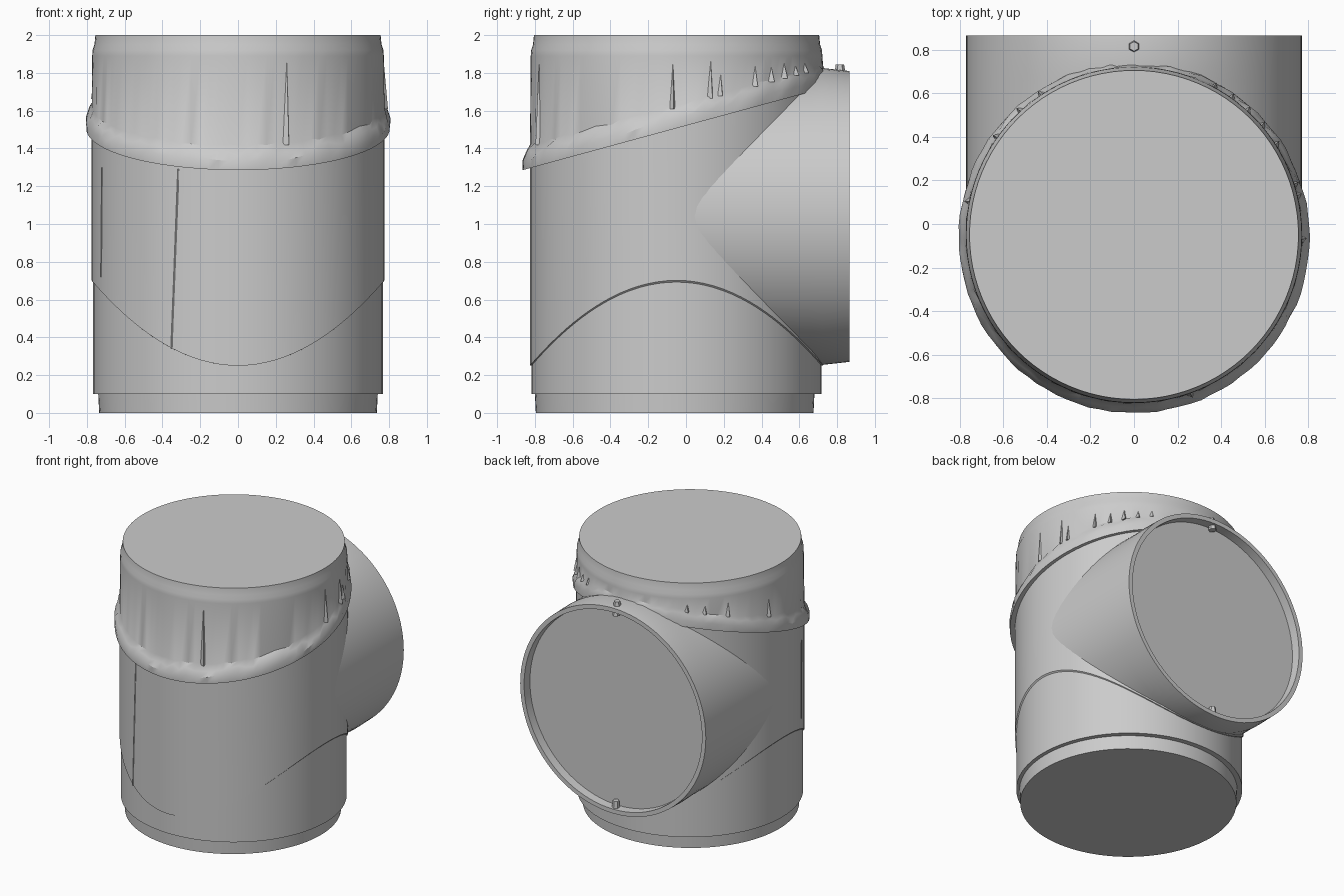
import bpy, bmesh, math, random
from mathutils import Vector

random.seed(4)
SEG = 96
CY = -0.05      # centre of the upright pipe
BZ = 1.04       # height of the branch axis

cube = bpy.data.objects.get("Cube")
if cube:
    bpy.data.objects.remove(cube, do_unlink=True)

grey = bpy.data.materials.new("plain_grey")
grey.use_nodes = True
tone = (0.6, 0.6, 0.6, 1)
grey.diffuse_color = tone
grey.node_tree.nodes["Principled BSDF"].inputs["Base Color"].default_value = tone


def finish(name, bm, smooth=True):
    bmesh.ops.recalc_face_normals(bm, faces=bm.faces)
    mesh = bpy.data.meshes.new(name)
    bm.to_mesh(mesh)
    bm.free()
    mesh.materials.append(grey)
    ob = bpy.data.objects.new(name, mesh)
    bpy.context.collection.objects.link(ob)
    if smooth:
        bpy.ops.object.select_all(action="DESELECT")
        ob.select_set(True)
        bpy.context.view_layer.objects.active = ob
        bpy.ops.object.shade_smooth_by_angle(angle=math.radians(32))
    return ob


def loft(name, rings, cap_start=False, cap_end=False):
    """Skin a list of functions, each giving a point for an angle."""
    bm = bmesh.new()
    loops = [[bm.verts.new(f(math.tau * i / SEG)) for i in range(SEG)] for f in rings]
    for a, b in zip(loops, loops[1:]):
        for i in range(SEG):
            j = (i + 1) % SEG
            bm.faces.new((a[i], a[j], b[j], b[i]))
    if cap_start:
        bm.faces.new(loops[0])
    if cap_end:
        bm.faces.new(loops[-1])
    return finish(name, bm)


def upright(r, height, cy=CY, jitter=0):
    """Ring round the upright pipe; height is a number or a rule of x, y."""
    def point(a):
        rr = r + random.uniform(-jitter, jitter)
        x, y = rr * math.cos(a), cy + rr * math.sin(a)
        z = height(x, y) if callable(height) else height
        return x, y, z + random.uniform(-jitter, jitter) * 2
    return point


def sideways(r, y, bulge=0):
    """Ring round the branch, swelling only at its top and bottom."""
    def point(a):
        rr = r + bulge * abs(math.sin(a)) ** 6
        return rr * math.cos(a), y, BZ + rr * math.sin(a)
    return point


def lip_edge(rise):
    return lambda x, y: 1.507 + 0.272 * (y - CY) + rise


def saddle(x, y):
    return 0.25 + 0.75 * x * x


# Stepped foot and lower pipe
loft("lower_pipe", [upright(0.735, 0, -0.06), upright(0.74, 0.1, -0.06),
                    upright(0.768, 0.1), upright(0.768, 0.9)], cap_start=True)

# Middle sleeve with a saddle-shaped lower edge
loft("middle_sleeve", [upright(0.766, saddle), upright(0.776, saddle),
                       upright(0.776, lip_edge(0.05))])

# Upper collar, slanted flared lip and closed top
loft("upper_collar", [
    upright(0.77, lip_edge(0)),
    upright(0.803, lip_edge(0), -0.062),
    upright(0.805, lip_edge(0.05), -0.062, 0.004),
    upright(0.79, lip_edge(0.09), -0.055, 0.008),
    upright(0.774, lip_edge(0.12), CY, 0.004),
    upright(0.772, 1.89), upright(0.77, 1.92),
    upright(0.76, 1.95), upright(0.755, 2)], cap_end=True)

# Branch pipe with a recessed end
loft("branch_pipe", [
    sideways(0.77, CY), sideways(0.77, 0.66), sideways(0.77, 0.72, 0.016),
    sideways(0.77, 0.865), sideways(0.738, 0.865), sideways(0.735, 0.8)], cap_end=True)


def wall_point(a, z, out):
    r = 0.774 + out
    return Vector((r * math.cos(a), CY + r * math.sin(a), z))


# Ragged slivers standing on the lip
bm = bmesh.new()
for degrees, tip in ((-71, 1.86), (-2, 1.86), (13, 1.86), (17, 1.8), (32, 1.84),
                     (40, 1.83), (47, 1.85), (54, 1.84), (61, 1.85),
                     (123, 1.85), (132, 1.83), (144, 1.84), (168, 1.8)):
    a = math.radians(degrees)
    base = lip_edge(0.11)(0, CY + 0.77 * math.sin(a))
    corners = [bm.verts.new(wall_point(a + da, z, out)) for da, z, out in (
        (-0.03, base, -0.01), (0.03, base, -0.01), (0.015, base, 0.02), (0.01, tip, -0.002))]
    for skip in corners:
        bm.faces.new([v for v in corners if v is not skip])
finish("lip_slivers", bm, smooth=False)

# Thin upright seams on the sleeve
bm = bmesh.new()
for low, high, z0, z1 in ((-117, -114, 0.34, 1.29), (-159, -158, 0.72, 1.3)):
    strip = [bm.verts.new(wall_point(math.radians(d), z, out)) for d, z, out in (
        (low, z0, 0.005), (low + 0.5, z0, 0), (high + 0.5, z1, 0), (high, z1, 0.005))]
    edge = [bm.verts.new(wall_point(math.radians(d - 0.5), z, 0)) for d, z in ((low, z0), (high, z1))]
    bm.faces.new(strip)
    bm.faces.new((strip[0], strip[3], edge[1], edge[0]))
finish("sleeve_seams", bm, smooth=False)

# Small pegs at the top and bottom of the branch rim
for name, y, z, height in (("top_peg", 0.815, 1.825, 0.04),
                           ("inner_top_peg", 0.83, 1.765, 0.04),
                           ("bottom_peg", 0.83, 0.325, 0.06)):
    bm = bmesh.new()
    bmesh.ops.create_cone(bm, cap_ends=True, segments=6, radius1=0.028,
                          radius2=0.022, depth=height)
    bmesh.ops.translate(bm, verts=bm.verts, vec=(0, y, z))
    finish(name, bm, smooth=False)
